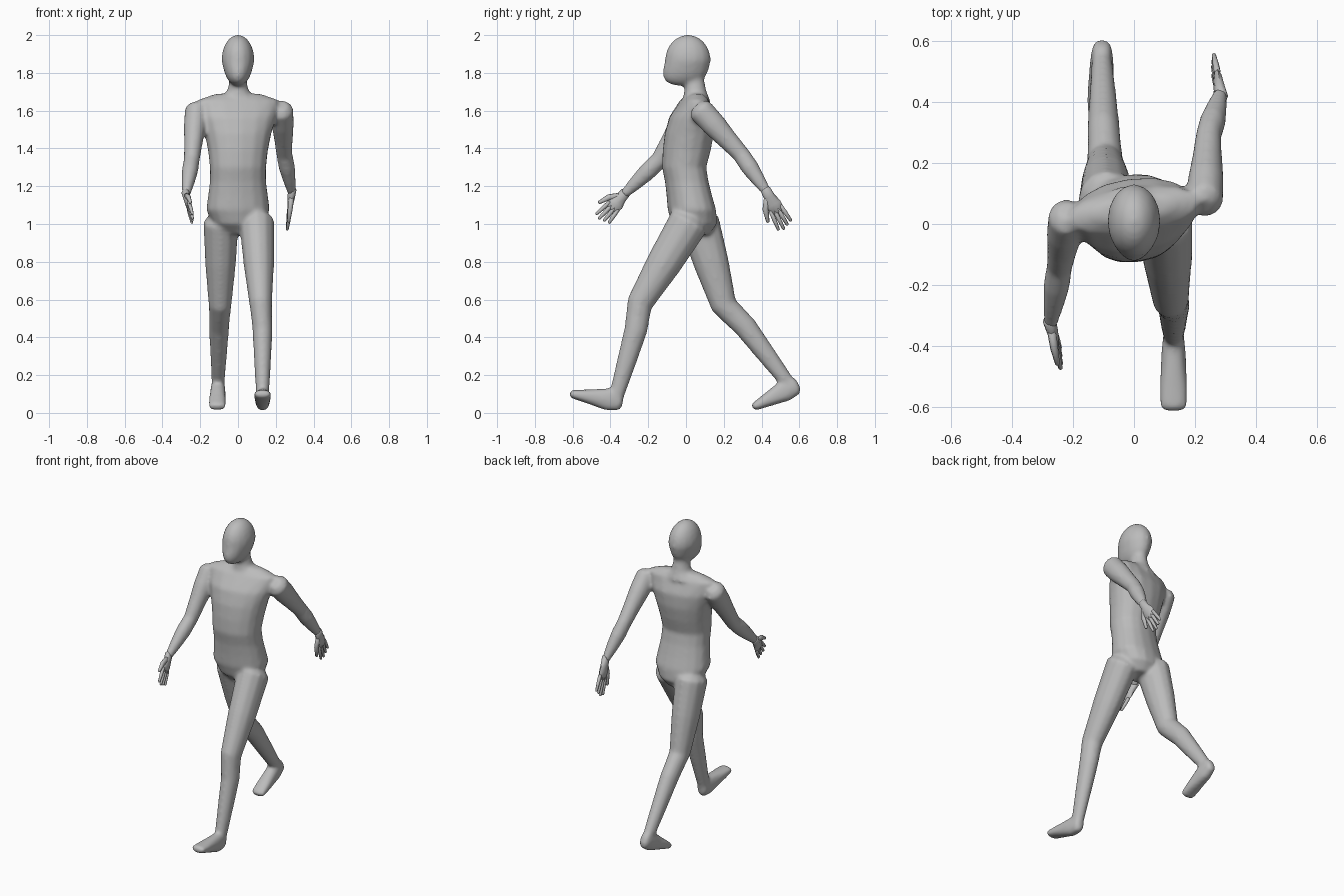
import bpy
import bmesh
import math
from mathutils import Vector

cube = bpy.data.objects.get("Cube")
if cube:
    bpy.data.objects.remove(cube, do_unlink=True)

# One plain grey clay material
clay = bpy.data.materials.new("plain grey")
clay.use_nodes = True
GREY = (0.5, 0.5, 0.5, 1)
clay.diffuse_color = GREY
clay.node_tree.nodes["Principled BSDF"].inputs["Base Color"].default_value = GREY

SIDEWAYS = Vector((1, 0, 0))


def finish(name, bm):
    """Turn a bmesh into a smooth shaded grey object."""
    mesh = bpy.data.meshes.new(name)
    bm.to_mesh(mesh)
    bm.free()
    mesh.materials.append(clay)
    obj = bpy.data.objects.new(name, mesh)
    bpy.context.collection.objects.link(obj)
    bpy.ops.object.select_all(action="DESELECT")
    obj.select_set(True)
    bpy.context.view_layer.objects.active = obj
    bpy.ops.object.shade_smooth_by_angle(angle=math.radians(60))
    return obj


def rounded(value, power):
    """Push a sine or cosine outwards for a boxier cross-section."""
    return math.copysign(abs(value) ** power, value)


def tube(bm, joints, widths, depths, side=SIDEWAYS, level=False, sides=12, power=1):
    """Skin rings, spaced evenly along the bones, with rounded ends."""
    joints = [Vector(joint) for joint in joints]
    bones = len(joints) - 1
    steps = len(widths) - 1
    rings = []
    for i, (width, depth) in enumerate(zip(widths, depths)):
        bone = min(i * bones // steps, bones - 1)
        blend = i * bones / steps - bone
        rings.append((joints[bone].lerp(joints[bone + 1], blend), width, depth))

    def end_ring(ring, neighbour):
        centre, width, depth = ring
        outward = (centre - neighbour[0]).normalized()
        return centre + outward * min(width, depth) / 2, width * 0.55, depth * 0.55

    rings = [end_ring(rings[0], rings[1]), *rings, end_ring(rings[-1], rings[-2])]
    last = len(rings) - 1
    loops = []
    for i, (centre, width, depth) in enumerate(rings):
        along = rings[min(i + 1, last)][0] - rings[max(i - 1, 0)][0]
        along = Vector((0, 0, 1)) if level else along.normalized()
        across = (side - along * side.dot(along)).normalized()
        forward = along.cross(across)
        turns = [math.tau * k / sides for k in range(sides)]
        loops.append([bm.verts.new(centre + across * width * rounded(math.cos(turn), power)
                                   + forward * depth * rounded(math.sin(turn), power))
                      for turn in turns])
    for lower, upper in zip(loops, loops[1:]):
        for k in range(sides):
            n = (k + 1) % sides
            bm.faces.new((lower[k], lower[n], upper[n], upper[k]))
    bm.faces.new(reversed(loops[0]))
    bm.faces.new(loops[-1])


def limb(bm, joints, widths, fullness):
    """Arm or leg whose depth follows its width."""
    tube(bm, joints, widths, [width * fullness for width in widths])


def hand(name, wrist, fingertip, thumb_way):
    """Flat palm with four fanned fingers and a thumb."""
    wrist, reach = Vector(wrist), Vector(fingertip) - Vector(wrist)
    along = reach.normalized()
    spread = Vector(thumb_way)
    spread = (spread - along * spread.dot(along)).normalized()
    bm = bmesh.new()

    def strip(points, widths, depths):
        path = [wrist + reach * a + spread * s for a, s in points]
        tube(bm, path, widths, depths, side=spread, sides=8)

    strip([(-0.1, 0), (0.55, 0)], [0.027, 0.03, 0.042, 0.038],
          [0.022, 0.02, 0.016, 0.01])
    for i in range(4):
        offset = 0.02 * (i - 1.5)
        tip = 1 - abs(i - 2) * 0.05
        strip([(0.45, offset), (tip, offset * 1.35)],
              [0.011, 0.011, 0.008], [0.011, 0.01, 0.007])
    strip([(0.1, 0.01), (0.35, 0.05), (0.65, 0.07)],
          [0.018, 0.016, 0.009], [0.015, 0.013, 0.008])
    finish(name, bm)


body = bmesh.new()

# Head: a ball narrowed and pushed forward towards a full chin
skull = bmesh.ops.create_uvsphere(body, u_segments=16, v_segments=12, radius=1)
for vert in skull["verts"]:
    jaw = max(0, -vert.co.z)
    full = 1 + jaw * jaw / 2
    vert.co.x *= 0.088 * full * (1 - jaw * 0.35)
    vert.co.y = 0.01 + 0.122 * vert.co.y * full - 0.03 * jaw
    vert.co.z = 1.866 + 0.136 * vert.co.z

# Neck flaring into the shoulders
tube(body, [(0, 0.055, 1.65), (0, 0.04, 1.8)],
     [0.12, 0.06, 0.047, 0.045], [0.075, 0.06, 0.054, 0.054], level=True)

# Torso from pelvis through waist to shoulders, turned slightly
tube(body, [(0, 0.045, 1), (0, -0.01, 1.3), (0, 0.045, 1.655)],
     [0.135, 0.17, 0.16, 0.15, 0.15, 0.16, 0.178, 0.205, 0.22],
     [0.12, 0.128, 0.12, 0.115, 0.117, 0.127, 0.13, 0.118, 0.07],
     side=Vector((1, 0.14, 0)), level=True, sides=16, power=0.9)

# Left arm swings back, right arm swings forward
ARM = [0.062, 0.06, 0.05, 0.043, 0.044, 0.035, 0.023]
LEFT_WRIST, RIGHT_WRIST = (0.285, 0.43, 1.165), (-0.275, -0.33, 1.155)
limb(body, [(0.232, 0.075, 1.605), (0.245, 0.29, 1.37), LEFT_WRIST], ARM, 1.1)
limb(body, [(-0.22, 0.025, 1.605), (-0.245, -0.14, 1.34), RIGHT_WRIST], ARM, 1.1)

# Left leg strides ahead, right leg trails: hip, knee, calf, ankle
LEG = [0.094, 0.082, 0.061, 0.056, 0.054, 0.045, 0.035]
limb(body, [(0.1, 0.015, 1.01), (0.12, -0.245, 0.58), (0.13, -0.265, 0.44),
            (0.13, -0.368, 0.09)], LEG, 1.15)
limb(body, [(-0.09, 0.07, 1.01), (-0.095, 0.2, 0.57), (-0.1, 0.315, 0.455),
            (-0.105, 0.53, 0.17)], LEG, 1.15)

# Feet, heel to toe
for heel, toe in (((0.13, -0.35, 0.062), (0.13, -0.605, 0.1)),
                  ((-0.105, 0.58, 0.147), (-0.11, 0.362, 0.033))):
    tube(body, [heel, toe], [0.033, 0.04, 0.043, 0.047, 0.046],
         [0.052, 0.06, 0.047, 0.034, 0.022], power=0.85)

# Fuse the overlapping parts into one soft skin
skin = finish("body", body)
fuse = skin.modifiers.new("fuse", "REMESH")
fuse.mode = "VOXEL"
fuse.voxel_size = 0.01
fuse.use_smooth_shade = True
soften = skin.modifiers.new("soften", "SMOOTH")
soften.factor = 0.5
soften.iterations = 12

hand("left_hand", LEFT_WRIST, (0.26, 0.53, 0.98), (0, -1, -0.5))
hand("right_hand", RIGHT_WRIST, (-0.24, -0.45, 1.02), (0, -1, 1))
